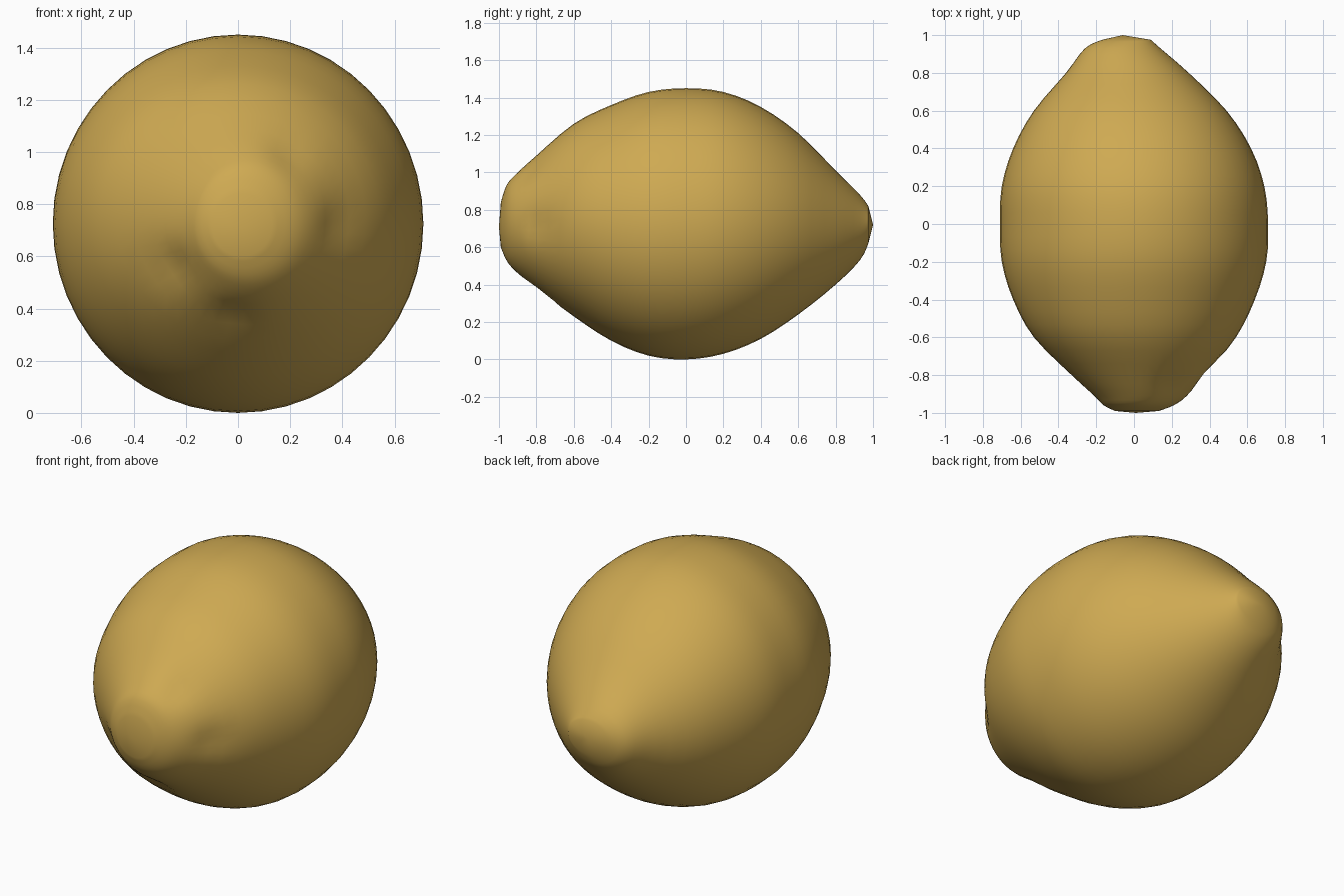
import bpy, bmesh, math
from mathutils import Vector

if "Cube" in bpy.data.objects:
    bpy.data.objects.remove(bpy.data.objects["Cube"])

# Lemon cross-sections along y: (y, left x, right x, bottom z, top z)
SLICES = [
    (-0.99, -0.10, 0.13, 0.60, 0.84), (-0.96, -0.16, 0.21, 0.53, 0.93),
    (-0.91, -0.21, 0.28, 0.47, 0.99), (-0.80, -0.33, 0.38, 0.38, 1.09),
    (-0.60, -0.53, 0.54, 0.23, 1.26), (-0.40, -0.64, 0.64, 0.10, 1.36),
    (-0.20, -0.70, 0.70, 0.02, 1.43), (0.00, -0.71, 0.71, 0.00, 1.45),
    (0.20, -0.70, 0.69, 0.03, 1.43), (0.40, -0.64, 0.62, 0.11, 1.35),
    (0.60, -0.53, 0.49, 0.24, 1.21), (0.80, -0.36, 0.29, 0.40, 1.01),
    (0.93, -0.26, 0.14, 0.53, 0.88), (0.975, -0.17, 0.09, 0.62, 0.82),
]
TIPS = (Vector((0.01, -1.0, 0.71)), Vector((-0.06, 1.0, 0.72)))
# Gentle dents in the skin: (centre, radius, depth)
DENTS = [((-0.24, -0.82, 0.56), 0.12, 0.025), ((-0.02, -0.78, 0.38), 0.10, 0.02),
         ((0.37, -0.78, 0.72), 0.12, 0.02), ((0.2, -0.85, 1.0), 0.12, 0.015)]
SEGS, STEPS = 48, 3


def spline(a, b, c, d, t):
    """Smooth interpolation between slices b and c."""
    return tuple(0.5 * (2 * q + (r - p) * t + (2 * p - 5 * q + 4 * r - s) * t * t
                        + (3 * q - p - 3 * r + s) * t ** 3)
                 for p, q, r, s in zip(a, b, c, d))


sections = []
for i in range(len(SLICES) - 1):
    four = [SLICES[min(max(i + k, 0), len(SLICES) - 1)] for k in (-1, 0, 1, 2)]
    sections += [spline(*four, s / STEPS) for s in range(STEPS)]
sections.append(SLICES[-1])

# Loft the body
bm = bmesh.new()
rings = []
for y, xl, xr, zb, zt in sections:
    ring = []
    for k in range(SEGS):
        a = 2 * math.pi * k / SEGS
        ring.append(bm.verts.new(((xl + xr) / 2 + (xr - xl) / 2 * math.cos(a), y,
                                  (zb + zt) / 2 + (zt - zb) / 2 * math.sin(a))))
    rings.append(ring)
for r0, r1 in zip(rings, rings[1:]):
    for k in range(SEGS):
        n = (k + 1) % SEGS
        bm.faces.new((r0[k], r0[n], r1[n], r1[k]))
# Close both tips
for ring, tip in ((rings[0], TIPS[0]), (rings[-1], TIPS[1])):
    v = bm.verts.new(tip)
    for k in range(SEGS):
        bm.faces.new((ring[k], ring[(k + 1) % SEGS], v))
bmesh.ops.recalc_face_normals(bm, faces=bm.faces)

# Press in the dents
bm.normal_update()
for centre, radius, depth in DENTS:
    for v in bm.verts:
        d = (v.co - Vector(centre)).length / radius
        v.co -= v.normal * depth * math.exp(-2 * d * d)

mesh = bpy.data.meshes.new("lemon")
bm.to_mesh(mesh)
bm.free()
mesh.shade_smooth()
skin = bpy.data.materials.new("lemon yellow")
skin.diffuse_color = (0.62, 0.40, 0.085, 1)
skin.use_nodes = True
skin.node_tree.nodes["Principled BSDF"].inputs["Base Color"].default_value = skin.diffuse_color
mesh.materials.append(skin)
lemon = bpy.data.objects.new("lemon", mesh)
bpy.context.collection.objects.link(lemon)
